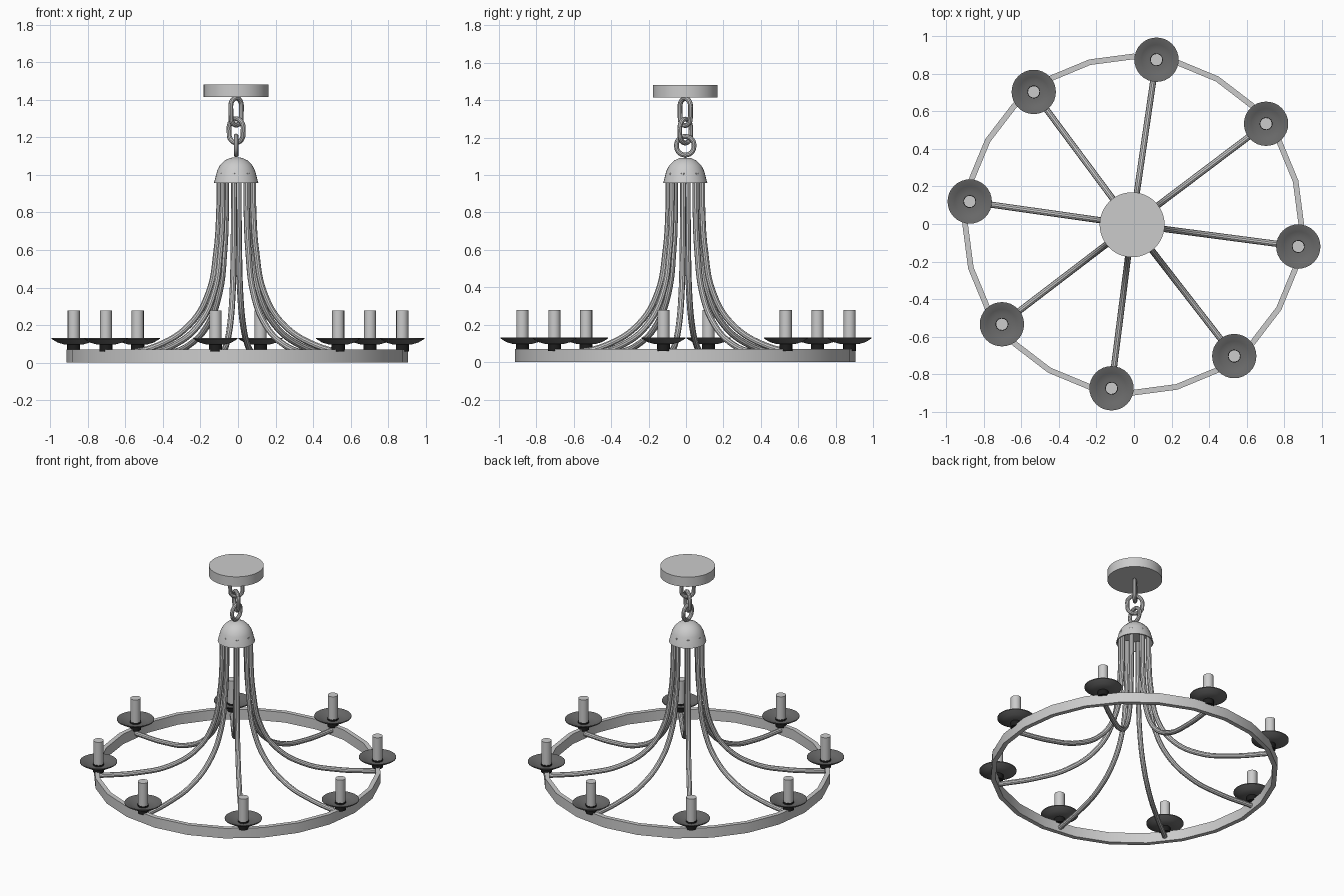
import bpy, bmesh, math
from mathutils import Matrix, Vector

if "Cube" in bpy.data.objects:
    bpy.data.objects.remove(bpy.data.objects["Cube"], do_unlink=True)


def material(name, value):
    m = bpy.data.materials.new(name)
    m.use_nodes = True
    color = (value, value, value, 1)
    m.diffuse_color = color
    m.node_tree.nodes["Principled BSDF"].inputs["Base Color"].default_value = color
    return m


LIGHT = material("light_grey", 0.6)
DARK = material("dark_grey", 0.14)
BLACK = material("black", 0.012)


def finish(obj, mat):
    obj.data.materials.clear()
    obj.data.materials.append(mat)
    bpy.ops.object.select_all(action="DESELECT")
    obj.select_set(True)
    bpy.context.view_layer.objects.active = obj
    bpy.ops.object.shade_smooth_by_angle(angle=math.radians(35))
    return obj


def lathe(name, profile, sides, mat, center=(0, 0), closed=False, turn=0):
    """Revolve (radius, height) points around a vertical axis."""
    bm = bmesh.new()
    verts = [bm.verts.new((r, 0, z)) for r, z in profile]
    pairs = list(zip(verts, verts[1:]))
    if closed:
        pairs.append((verts[-1], verts[0]))
    edges = [bm.edges.new(p) for p in pairs]
    bmesh.ops.spin(bm, geom=verts + edges, cent=(0, 0, 0), axis=(0, 0, 1),
                   angle=math.tau, steps=sides, use_duplicate=False)
    bmesh.ops.remove_doubles(bm, verts=bm.verts, dist=0.0001)
    bmesh.ops.recalc_face_normals(bm, faces=bm.faces)
    bm.transform(Matrix.Rotation(turn, 4, "Z"))
    mesh = bpy.data.meshes.new(name)
    bm.to_mesh(mesh)
    bm.free()
    obj = bpy.data.objects.new(name, mesh)
    obj.location = (center[0], center[1], 0)
    bpy.context.collection.objects.link(obj)
    return finish(obj, mat)


def tube(name, points, radius, mat):
    """Round bar along a smooth path."""
    curve = bpy.data.curves.new(name, "CURVE")
    curve.dimensions = "3D"
    curve.bevel_depth = radius
    curve.bevel_resolution = 3
    curve.use_fill_caps = True
    curve.resolution_u = 6
    spline = curve.splines.new("BEZIER")
    spline.bezier_points.add(len(points) - 1)
    for bp, p in zip(spline.bezier_points, points):
        bp.co = p
        bp.handle_left_type = bp.handle_right_type = "AUTO"
    obj = bpy.data.objects.new(name, curve)
    bpy.context.collection.objects.link(obj)
    bpy.ops.object.select_all(action="DESELECT")
    obj.select_set(True)
    bpy.context.view_layer.objects.active = obj
    bpy.ops.object.convert(target="MESH")
    return finish(bpy.context.object, mat)


def chain_link(name, z, width, stretch, turn):
    """Upright ring whose halves are pulled apart into an oval."""
    bpy.ops.mesh.primitive_torus_add(major_radius=width, minor_radius=0.013,
                                     major_segments=24, minor_segments=10)
    obj = bpy.context.object
    obj.name = name
    for v in obj.data.vertices:
        x, y, depth = v.co
        v.co = Vector((x, depth, y + math.copysign(stretch, y)))
    obj.data.flip_normals()
    obj.location = (HUB[0], HUB[1], z)
    obj.rotation_euler.z = math.radians(turn)
    finish(obj, LIGHT)


HUB = (-0.01, -0.004)

# Ceiling canopy
lathe("ceiling_canopy", [(0, 1.415), (0.173, 1.415), (0.173, 1.482), (0, 1.482)],
      48, LIGHT, HUB)

# Chain
chain_link("upper_link", 1.337, 0.04, 0.032, 45)
chain_link("middle_link", 1.235, 0.048, 0.016, -38)
chain_link("lower_link", 1.157, 0.047, 0.003, 90)

# Domed hub cap, hollow underneath
lathe("hub_cap", [(0, 1.093), (0.03, 1.091), (0.06, 1.078), (0.085, 1.053), (0.1, 1.025),
                  (0.118, 0.958), (0.11, 0.958), (0.092, 1.015), (0, 1.03)],
      32, LIGHT, HUB)

# Faceted rim hoop
lathe("rim_hoop", [(0.88, 0), (0.91, 0), (0.91, 0.07), (0.88, 0.07)],
      24, LIGHT, (-0.004, -0.003), closed=True)

# Arms, drip pans, cups and candles
ARM = [(0.09, 1.01), (0.092, 0.8), (0.106, 0.6), (0.15, 0.37), (0.25, 0.205),
       (0.425, 0.092), (0.63, 0.047), (0.885, 0.032)]
PAN = [(0, 0.096), (0.05, 0.097), (0.085, 0.107), (0.118, 0.127), (0.118, 0.132),
       (0.112, 0.132), (0.08, 0.115), (0.05, 0.107), (0, 0.107)]
for i in range(8):
    a = math.radians(-7.8 + 45 * i)
    c, s = math.cos(a), math.sin(a)
    spot = (0.883 * c, 0.883 * s)
    tube(f"arm_{i + 1}", [(r * c + HUB[0] * (1 - r), r * s + HUB[1] * (1 - r), z)
                          for r, z in ARM], 0.0165, LIGHT)
    lathe(f"drip_pan_{i + 1}", PAN, 32, DARK, spot)
    lathe(f"candle_cup_{i + 1}", [(0, 0.06), (0.035, 0.06), (0.035, 0.118), (0, 0.118)],
          12, BLACK, spot, turn=a)
    lathe(f"candle_{i + 1}", [(0, 0.11), (0.033, 0.11), (0.033, 0.278), (0, 0.278)],
          12, LIGHT, spot, turn=a)
